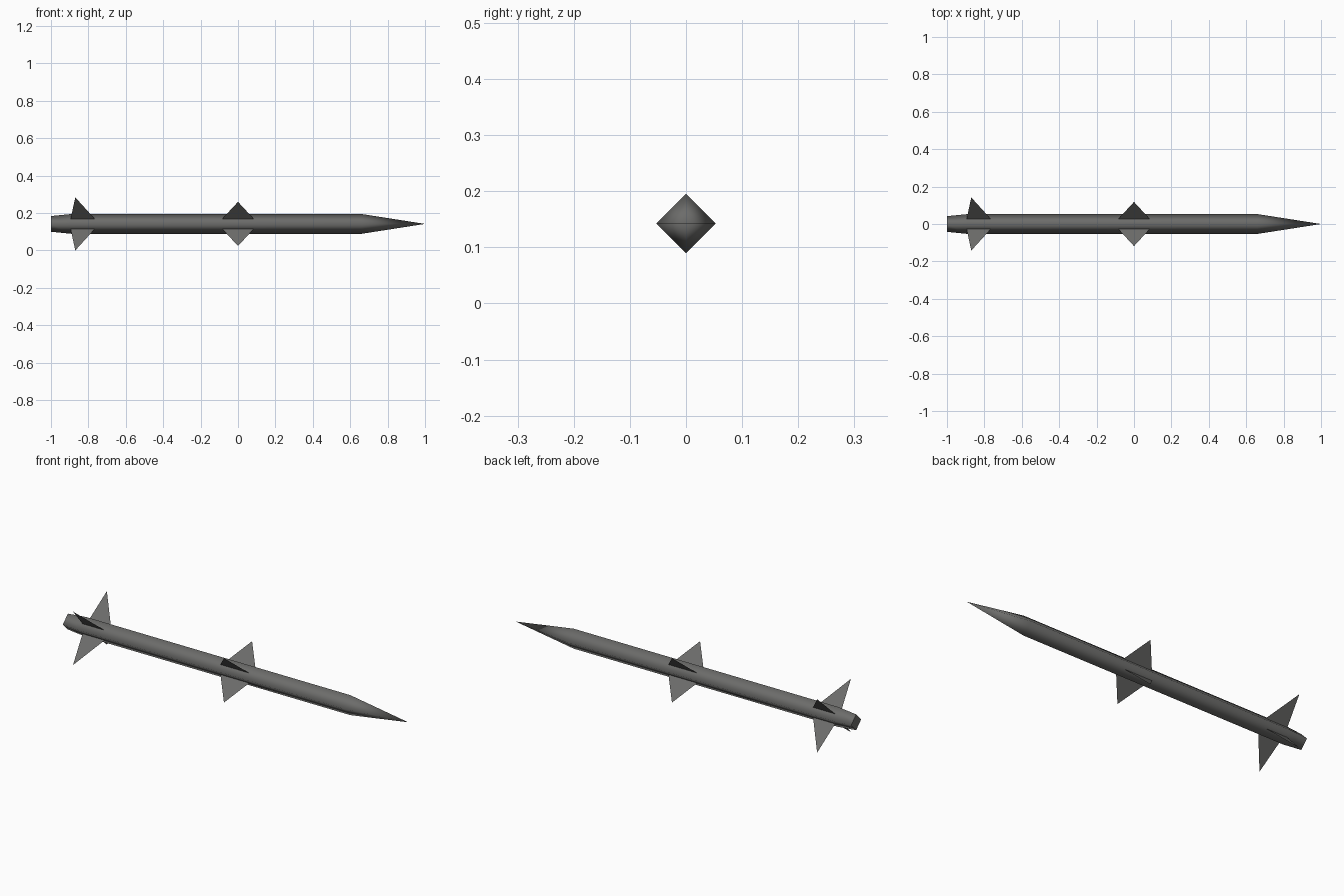
import bpy, bmesh, math

if "Cube" in bpy.data.objects:
    bpy.data.objects.remove(bpy.data.objects["Cube"])

CZ = 0.142  # height of the body axis

gray = bpy.data.materials.new("dark gray")
gray.diffuse_color = (0.15, 0.15, 0.145, 1)
gray.use_nodes = True
gray.node_tree.nodes["Principled BSDF"].inputs["Base Color"].default_value = gray.diffuse_color


def finish(bm, name):
    me = bpy.data.meshes.new(name)
    bm.to_mesh(me)
    bm.free()
    me.materials.append(gray)
    ob = bpy.data.objects.new(name, me)
    bpy.context.collection.objects.link(ob)
    return ob


# four-sided body: tapered tail, straight tube, long pointed nose
bm = bmesh.new()
rings = []
for x, r in [(-1.0, 0.042), (-0.89, 0.053), (0.66, 0.053)]:
    rings.append([bm.verts.new((x, r * math.cos(i * math.pi / 2),
                                CZ + r * math.sin(i * math.pi / 2))) for i in range(4)])
for a, b in zip(rings, rings[1:]):
    for i in range(4):
        j = (i + 1) % 4
        bm.faces.new((a[i], a[j], b[j], b[i])).smooth = True
tip = bm.verts.new((1.0, 0, CZ))
for i in range(4):
    bm.faces.new((rings[-1][i], rings[-1][(i + 1) % 4], tip)).smooth = True
cap = bm.faces.new(rings[0])
for e in cap.edges:
    e.smooth = False
bmesh.ops.recalc_face_normals(bm, faces=bm.faces)
finish(bm, "body")


# thin triangular fins set diagonally, four per group
def fins(name, back, front, apex, reach):
    root = 0.0262
    for k, (sy, sz) in enumerate([(1, 1), (-1, 1), (-1, -1), (1, -1)]):
        bm = bmesh.new()
        pts = [(back, root), (front, root), (apex, reach)]
        bm.faces.new([bm.verts.new((x, sy * d, CZ + sz * d)) for x, d in pts])
        finish(bm, f"{name}_{k + 1}")


fins("middle_fin", -0.085, 0.085, 0.0, 0.118)
fins("tail_fin", -0.895, -0.765, -0.87, 0.142)
